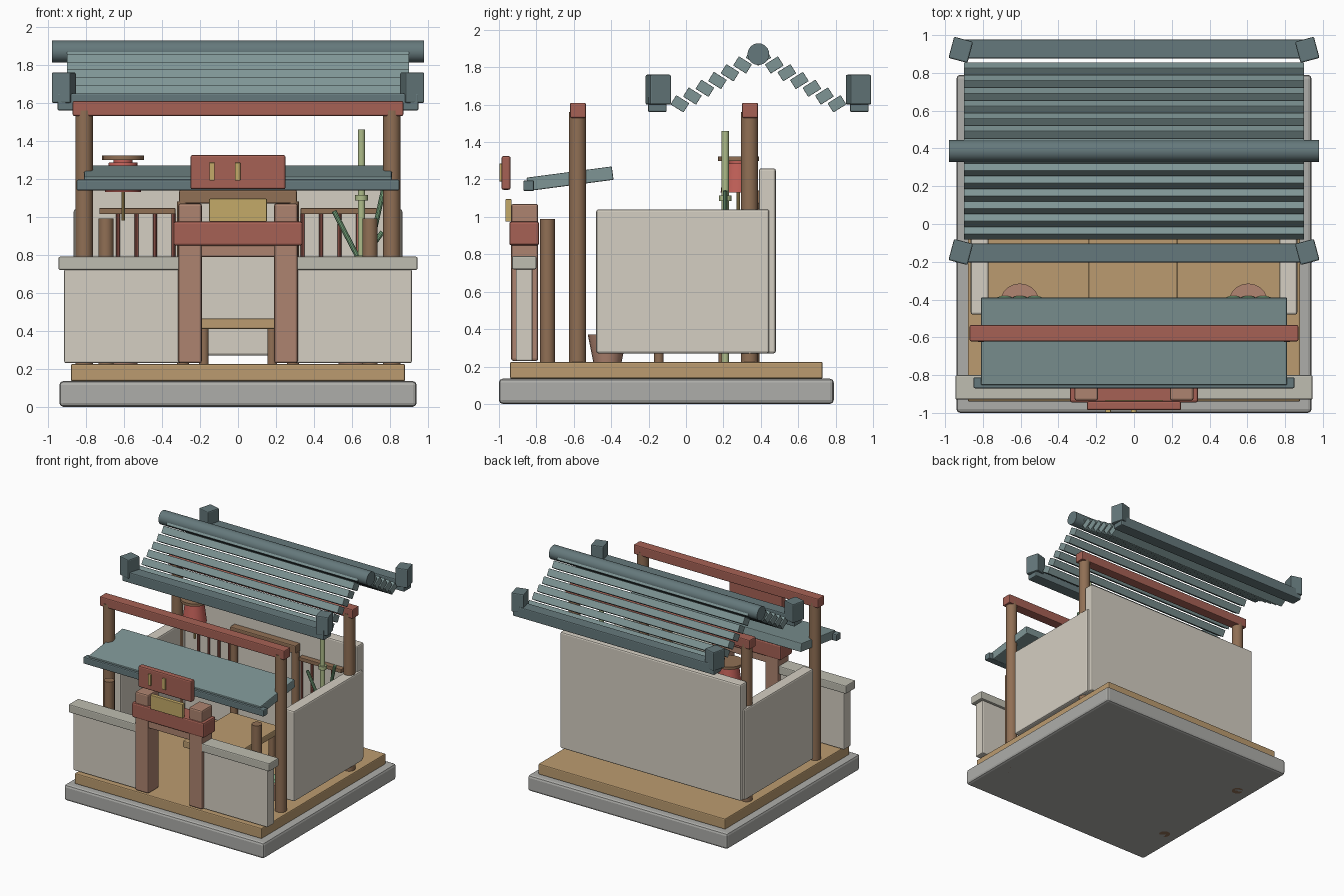
import bpy
from math import radians, atan2, pi
from mathutils import Vector

if "Cube" in bpy.data.objects:
    bpy.data.objects.remove(bpy.data.objects["Cube"])

COLS = {
    "stone": (0.42, 0.42, 0.40), "floor": (0.50, 0.33, 0.16), "plaster": (0.66, 0.62, 0.54),
    "cap": (0.52, 0.51, 0.44), "wood": (0.28, 0.16, 0.09), "gate_wood": (0.42, 0.23, 0.16),
    "red": (0.38, 0.12, 0.09), "tile": (0.21, 0.30, 0.30), "ridge": (0.13, 0.19, 0.20),
    "gold": (0.55, 0.40, 0.14), "lantern": (0.55, 0.12, 0.10), "bamboo": (0.42, 0.50, 0.25),
    "leaf": (0.20, 0.40, 0.22), "clay": (0.45, 0.24, 0.17)}
MATS = {}
for key, c in COLS.items():
    MATS[key] = bpy.data.materials.new(key)
    MATS[key].diffuse_color = (*c, 1)


def finish(name, mat):
    o = bpy.context.object
    o.name = name
    o.data.materials.append(MATS[mat])
    return o


def box(name, mat, x, y, z, bevel=0.008, rot=(0, 0, 0)):
    """Box from (min, max) ranges, rotated about its centre."""
    r = (x, y, z)
    bpy.ops.mesh.primitive_cube_add(size=1, location=[(a + b) / 2 for a, b in r])
    o = finish(name, mat)
    o.scale = [b - a for a, b in r]
    bpy.ops.object.transform_apply(location=False, rotation=False, scale=True)
    o.rotation_euler = [radians(a) for a in rot]
    if bevel:
        m = o.modifiers.new("bevel", 'BEVEL')
        m.width, m.segments = bevel, 2
    return o


def rod(name, mat, p, q, r1, r2=None, sides=20):
    """Round bar or frustum from point p to point q."""
    p, q = Vector(p), Vector(q)
    bpy.ops.mesh.primitive_cone_add(vertices=sides, radius1=r1, radius2=r1 if r2 is None else r2,
                                    depth=(q - p).length, location=(p + q) / 2,
                                    rotation=(q - p).to_track_quat('Z', 'Y').to_euler())
    o = finish(name, mat)
    bpy.ops.object.shade_smooth_by_angle(angle=radians(35))
    return o


def blob(name, mat, loc, scale):
    bpy.ops.mesh.primitive_uv_sphere_add(segments=16, ring_count=8, radius=1, location=loc)
    o = finish(name, mat)
    o.scale = scale
    bpy.ops.object.shade_smooth()


def span(s, a, b):
    """Mirror a range to side s."""
    return tuple(sorted((s * a, s * b)))


# Base and floor
box("stone_base", "stone", (-.94, .94), (-1.0, .79), (0, .135), .02)
box("wood_floor", "floor", (-.88, .88), (-.94, .73), (.135, .225))

# Walls
box("back_wall", "plaster", (-.85, .85), (.39, .48), (.27, 1.26), .012)
for s in (-1, 1):
    box("side_wall", "plaster", span(s, .77, .865), (-.48, .445), (.27, 1.04), .012)
    box("front_fence", "plaster", span(s, .22, .915), (-.91, -.82), (.23, .725))
    box("fence_cap", "cap", span(s, .22, .945), (-.93, -.80), (.72, .79))

# Posts and beams
for s in (-1, 1):
    for y in (-.58, .34):
        rod("main_post", "wood", (s * .81, y, 0), (s * .81, y, 1.56), .046)
    rod("short_post", "wood", (s * .695, -.74, .2), (s * .695, -.74, .99), .04)
for y in (-.578, .342):
    box("cross_beam", "red", (-.87, .87), (y - .043, y + .043), (1.53, 1.61))

# Main roof: stepped tile rows on both slopes, ridge, eaves and corner blocks
RY = .387
for s in (-1, 1):
    for k in range(7):
        d = .018 + .067 * k
        y, z = RY + s * d, 1.865 - .62 * d
        box("roof_tile_row", "tile", (-.90, .90), (y - .041, y + .041),
            (z - .029, z + .029), .003, (s * 32, 0, 0))
    box("eave_beam", "ridge", (-.95, .95), tuple(sorted((RY + s * .49, RY + s * .59))), (1.56, 1.65))
    for t in (-1, 1):
        x, y = t * .917, RY + s * .535
        box("eave_corner_block", "ridge", (x - .052, x + .052), (y - .058, y + .058),
            (1.60, 1.76), .008, (0, 0, t * 15))
rod("roof_ridge", "ridge", (-.98, RY, 1.87), (.98, RY, 1.87), .058, sides=24)

# Front awning
box("awning", "tile", (-.81, .81), (-.85, -.39), (1.168, 1.24), .006, (7.5, 0, 0))
box("awning_lip", "ridge", (-.85, .85), (-.87, -.812), (1.138, 1.195))

# Gate with sign board
for s in (-1, 1):
    box("gate_post", "gate_wood", span(s, .19, .315), (-.935, -.79), (.23, 1.07), .012)
box("gate_beam", "red", (-.34, .34), (-.945, -.785), (.848, .975), .012)
box("gate_tie", "gate_wood", (-.2, .2), (-.93, -.80), (.788, .848))
box("gate_plaque", "gold", (-.152, .152), (-.965, -.932), (.975, 1.095), .004)
box("sign_board", "red", (-.25, .25), (-.986, -.938), (1.145, 1.325), .01)
for x in (-.137, -.002):
    box("sign_inlay", "gold", (x - .014, x + .014), (-.998, -.98), (1.19, 1.285), .003)

# Back door frame and lattice screens
box("door_lintel", "wood", (-.31, .31), (.33, .40), (1.07, 1.14))
for s in (-1, 1):
    rod("door_jamb", "wood", (s * .29, .36, .2), (s * .29, .36, 1.08), .032)
    for z in (.55, 1.03):
        box("lattice_rail", "wood", span(s, .33, .73), (.345, .395), (z - .016, z + .016), .004)
    for k in range(4):
        x = s * (.34 + .097 * k)
        rod("lattice_bar", "red", (x, .37, .55), (x, .37, 1.03), .011, sides=10)

# Low table
box("table_top", "floor", (-.24, .23), (-.40, .25), (.41, .465))
for x in (-.18, .18):
    for y in (-.145, .2):
        rod("table_leg", "wood", (x, y, .2), (x, y, .42), .026, sides=14)

# Hanging lantern
lx, ly = -.605, .28
rod("lantern_lid", "wood", (lx, ly, 1.30), (lx, ly, 1.323), .11)
rod("lantern_neck", "lantern", (lx, ly, 1.27), (lx, ly, 1.30), .05)
rod("lantern_body", "lantern", (lx, ly, 1.13), (lx, ly, 1.285), .095, .075)
rod("lantern_tassel", "gold", (lx, ly, .98), (lx, ly, 1.14), .01, sides=10)

# Bamboo
bx, by = .65, .21
rod("bamboo_stalk", "bamboo", (bx, by, 0), (bx, by, 1.46), .02, sides=14)
for z in (.45, .78, 1.1):
    rod("bamboo_node", "bamboo", (bx, by, z - .015), (bx, by, z + .015), .034, sides=14)
rod("bamboo_branch", "leaf", (.645, by, .76), (.505, by, 1.03), .013, sides=10)
rod("bamboo_branch", "leaf", (.65, by, .62), (.765, by, 1.14), .013, sides=10)
rod("bamboo_branch", "leaf", (.66, by, .78), (.76, by, .92), .013, sides=10)

# Potted plants
for s in (-1, 1):
    x, y = s * .605, -.42
    rod("plant_pot", "clay", (x, y, .22), (x, y, .37), .075, .105)
    for k in (-1, 0, 1):
        blob("plant_leaf", "leaf", (x + k * .08, y, .37 + .02 * (k == 0)), (.065, .04, .03))

for m in bpy.data.materials:
    if m.users and not m.is_grease_pencil:
        m.use_nodes = True
        m.node_tree.nodes["Principled BSDF"].inputs["Base Color"].default_value = m.diffuse_color
